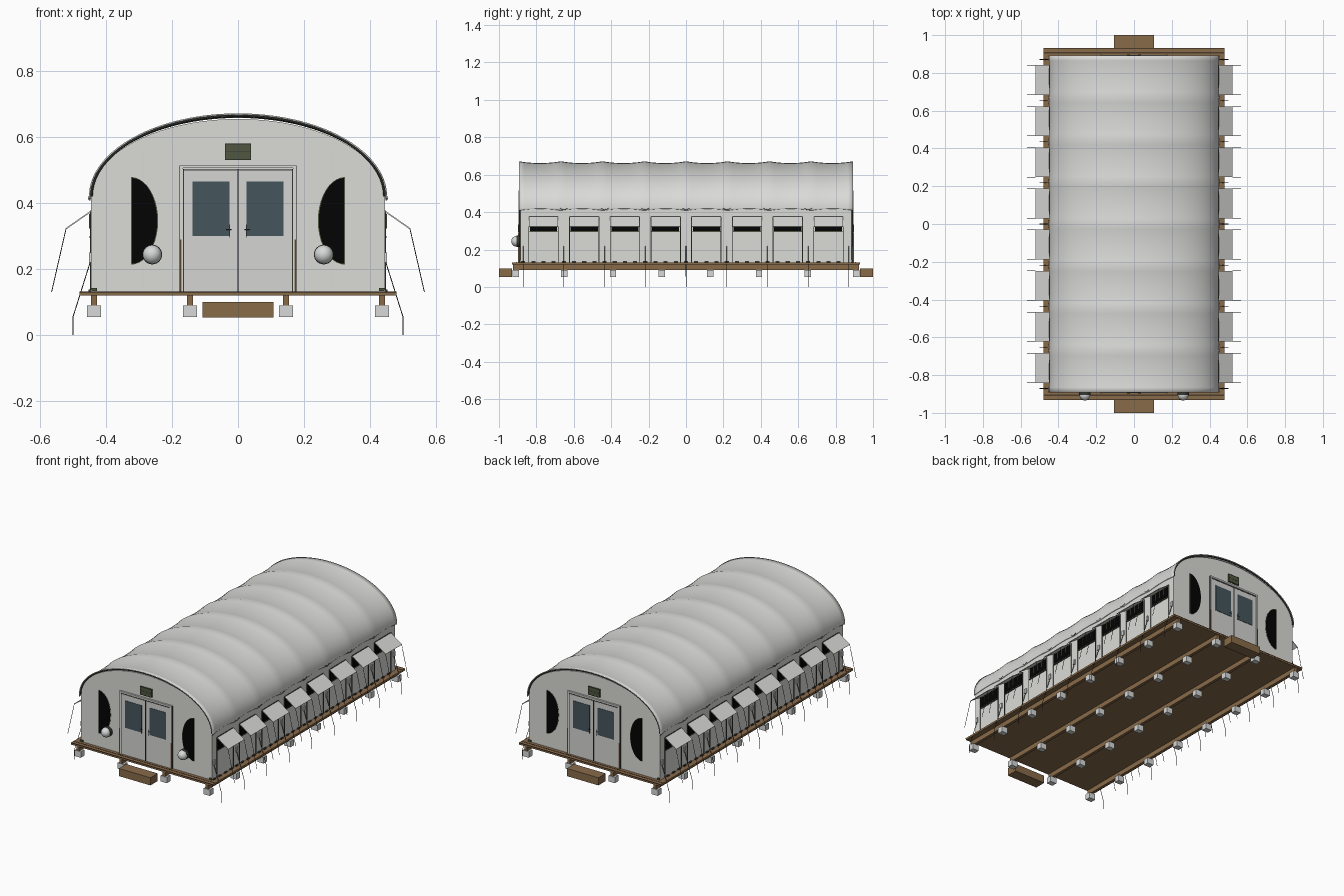
import bpy, bmesh, math
from mathutils import Vector, Matrix

if "Cube" in bpy.data.objects:
    bpy.data.objects.remove(bpy.data.objects["Cube"])


def material(name, r, g, b):
    m = bpy.data.materials.new(name)
    m.use_nodes = True
    m.diffuse_color = (r, g, b, 1)
    m.node_tree.nodes["Principled BSDF"].inputs["Base Color"].default_value = (r, g, b, 1)
    return m


CANVAS = material("canvas_grey", 0.71, 0.71, 0.68)
ROOF = material("roof_grey", 0.70, 0.70, 0.69)
DOOR = material("door_grey", 0.66, 0.66, 0.65)
CONCRETE = material("concrete", 0.68, 0.69, 0.69)
WOOD = material("timber", 0.25, 0.145, 0.068)
DARK_WOOD = material("dark_timber", 0.07, 0.045, 0.025)
GLASS = material("blue_glass", 0.06, 0.09, 0.108)
MESH = material("black_mesh", 0.001, 0.001, 0.001)
GREEN = material("olive_vent", 0.08, 0.095, 0.05)
TRIM = material("dark_trim", 0.04, 0.04, 0.034)

# Shared layout
BAY = 0.2177
BAYS = 8
WALL_X, END_Y, FLOOR_Z, EAVE_Z = 0.445, 0.885, 0.13, 0.42
RIBS = [(i - BAYS / 2) * BAY for i in range(BAYS + 1)]
CENTRES = [y + BAY / 2 for y in RIBS[:-1]]
SIDES = (-1, 1)


def finish(name, bm, mat, smooth=False):
    bmesh.ops.recalc_face_normals(bm, faces=bm.faces)
    me = bpy.data.meshes.new(name)
    bm.to_mesh(me)
    bm.free()
    me.materials.append(mat)
    ob = bpy.data.objects.new(name, me)
    bpy.context.collection.objects.link(ob)
    if smooth:
        bpy.ops.object.select_all(action='DESELECT')
        ob.select_set(True)
        bpy.context.view_layer.objects.active = ob
        bpy.ops.object.shade_smooth_by_angle(angle=math.radians(40))
    return ob


def boxes(name, items, mat):
    """Each item is (centre, size) or (centre, size, turn about y)."""
    bm = bmesh.new()
    for centre, size, *turn in items:
        m = Matrix.Translation(centre)
        if turn:
            m = m @ Matrix.Rotation(turn[0], 4, 'Y')
        bmesh.ops.create_cube(bm, size=1, matrix=m @ Matrix.Diagonal((*size, 1)))
    return finish(name, bm, mat)


def rods(name, paths, radius, mat, sides=6):
    bm = bmesh.new()
    for path in paths:
        for a, b in zip(path, path[1:]):
            a, b = Vector(a), Vector(b)
            turn = (b - a).to_track_quat('Z', 'Y').to_matrix().to_4x4()
            bmesh.ops.create_cone(bm, cap_ends=True, segments=sides, radius1=radius, radius2=radius,
                                  depth=(b - a).length, matrix=Matrix.Translation((a + b) / 2) @ turn)
    return finish(name, bm, mat, True)


def prism(name, outlines, y0, y1, mat):
    """Extrude outlines in the x-z plane from y0 to y1."""
    bm = bmesh.new()
    for pts in outlines:
        f = bm.faces.new([bm.verts.new((x, y0, z)) for x, z in pts])
        r = bmesh.ops.extrude_face_region(bm, geom=[f])
        verts = [v for v in r["geom"] if isinstance(v, bmesh.types.BMVert)]
        bmesh.ops.translate(bm, verts=verts, vec=(0, y1 - y0, 0))
    return finish(name, bm, mat)


def arch(rx, rz, steps=40):
    return [(rx * math.cos(math.pi * i / steps), EAVE_Z + rz * math.sin(math.pi * i / steps))
            for i in range(steps + 1)]


# Tent body: straight side walls closed by arched ends
outline = [(WALL_X, FLOOR_Z)] + arch(WALL_X, 0.235) + [(-WALL_X, FLOOR_Z)]
prism("tent_body", [outline], -END_Y, END_Y, CANVAS)

# Roof skin, sagging a little between the ribs
bm = bmesh.new()
PER_BAY = 8
rows = []
for j in range(BAYS * PER_BAY + 1):
    t = j / PER_BAY
    y = (t - BAYS / 2) * BAY * 1.025
    sag = 0.010 * abs(math.sin(math.pi * t)) ** 0.8
    ring = arch(0.452 - sag * 0.4, 0.252 - sag)
    ring = [(ring[0][0], EAVE_Z - 0.012 + sag)] + ring + [(ring[-1][0], EAVE_Z - 0.012 + sag)]
    rows.append([bm.verts.new((x, y, z)) for x, z in ring])
for a, b in zip(rows, rows[1:]):
    for k in range(len(a) - 1):
        bm.faces.new((a[k], a[k + 1], b[k + 1], b[k]))
roof = finish("roof_skin", bm, ROOF, True)
mod = roof.modifiers.new("thickness", 'SOLIDIFY')
mod.thickness = 0.004
mod.offset = -1

# Dark hem tucked under each roof end and short ties at the eaves
rods("roof_hem", [[(x, s * 0.8885, z) for x, z in arch(0.4445, 0.2445)] for s in SIDES], 0.004, TRIM)
rods("eave_ties", [[(s * 0.452, y - 0.02, 0.420), (s * 0.453, y, 0.412), (s * 0.452, y + 0.02, 0.420)]
                   for s in SIDES for y in RIBS[1:-1]], 0.0012, TRIM)

# Side bays: mesh windows, panel outlines, awnings
side_x = WALL_X + 0.001
pairs = [(s, y) for s in SIDES for y in CENTRES]
boxes("side_windows", [((s * side_x, y, 0.334), (0.006, 0.145, 0.068)) for s, y in pairs], MESH)
boxes("window_bars", [((s * (side_x + 0.003), y + d, 0.345), (0.004, 0.003, 0.045))
                      for s, y in pairs for d in (-0.036, 0, 0.036)], GREEN)
boxes("panel_outlines", [((s * side_x, y + d * 0.08, 0.25), (0.005, 0.002, 0.25))
                         for s, y in pairs for d in SIDES], TRIM)
boxes("window_sills", [((s * (side_x + 0.002), y, 0.297), (0.007, 0.15, 0.004)) for s, y in pairs], GREEN)
boxes("awnings", [((s * 0.483, y, 0.349), (0.093, 0.157, 0.004), s * 0.61) for s, y in pairs], ROOF)
boxes("awning_top_seams", [((s * 0.447, y, 0.377), (0.004, 0.157, 0.002)) for s, y in pairs], TRIM)
rods("awning_ropes", [[(s * 0.521, y + d * 0.078, 0.323), (s * 0.565, y + d * 0.078, 0.13)]
                      for s, y in pairs for d in SIDES], 0.0014, TRIM, 5)

# Guy ropes, anchors and hem tabs
ribs = [(s, y) for s in SIDES for y in RIBS]
rods("guy_ropes", [[(s * WALL_X, y, 0.23), (s * 0.50, y, 0.055), (s * 0.50, y, 0)] for s, y in ribs],
     0.0015, TRIM, 5)
boxes("rope_anchors", [((s * 0.448, y, 0.235), (0.008, 0.016, 0.03)) for s, y in ribs], CONCRETE)
boxes("hem_tabs", [((s * 0.449, y + d * BAY / 4, 0.134), (0.008, 0.022, 0.007))
                   for s, y in pairs for d in (-2, -1, 0, 1)], TRIM)

# Deck, edge boards, bearers on blocks, steps
boxes("deck", [((0, 0, 0.125), (0.96, 1.86, 0.012))], WOOD)
boxes("deck_edge_grooves", [((0, s * 0.906, 0.131), (0.96, 0.007, 0.002)) for s in SIDES]
      + [((0, s * 0.9295, 0.1295), (0.96, 0.003, 0.004)) for s in SIDES], DARK_WOOD)
BEARERS = (-0.437, -0.146, 0.146, 0.437)
boxes("bearers", [((x, 0, 0.108), (0.018, 1.85, 0.037)) for x in BEARERS], WOOD)
boxes("concrete_blocks", [((x, (i - 3.5) * 0.26, 0.072), (0.042, 0.034, 0.036))
                          for x in BEARERS for i in range(8)], CONCRETE)
boxes("steps", [((0, s * 0.965, 0.076), (0.214, 0.07, 0.047)) for s in SIDES], WOOD)

# Both end walls
ends = [(e, s) for e in SIDES for s in SIDES]
boxes("door_leaves", [((s * 0.0835, e * 0.888, 0.316), (0.160, 0.010, 0.368)) for e, s in ends], DOOR)
boxes("door_gaps", [((s * x, e * 0.888, 0.316), (0.002, 0.0115, 0.37)) for e, s in ends for x in (0.002, 0.165)]
      + [((0, e * 0.888, 0.502), (0.332, 0.0115, 0.002)) for e in SIDES], TRIM)
boxes("door_frames", [((s * 0.171, e * 0.889, 0.322), (0.010, 0.014, 0.385)) for e, s in ends]
      + [((0, e * 0.889, 0.511), (0.352, 0.014, 0.010)) for e in SIDES], CANVAS)
boxes("frame_posts", [((s * 0.174, e * 0.890, 0.21), (0.005, 0.014, 0.16)) for e, s in ends], WOOD)
boxes("frame_edges", [((s * 0.177, e * 0.887, 0.322), (0.002, 0.010, 0.385)) for e, s in ends], TRIM)
boxes("door_windows", [((s * 0.0815, e * 0.892, 0.383), (0.112, 0.006, 0.166)) for e, s in ends], GLASS)
rods("door_handles", [[(s * 0.025, e * 0.898, 0.335), (s * 0.025, e * 0.898, 0.295)] for e, s in ends]
     + [[(s * 0.02, e * 0.898, 0.32), (s * 0.036, e * 0.898, 0.32)] for e, s in ends], 0.0015, TRIM)
boxes("end_vents", [((0, e * 0.888, 0.555), (0.078, 0.010, 0.05)) for e in SIDES], GREEN)
boxes("vent_slats", [((0, e * 0.889, z), (0.076, 0.010, 0.0015)) for e in SIDES
                     for z in (0.532, 0.555, 0.579)], TRIM)
boxes("end_seams", [((s * 0.288, e * 0.885, 0.345), (0.002, 0.002, 0.43)) for e, s in ends], CONCRETE)
boxes("corner_tabs", [((s * 0.436, e * 0.888, 0.138), (0.016, 0.01, 0.01)) for e, s in ends], GREEN)


# Half-moon end windows with an olive hem
def half_moon(s, grow):
    angles = [math.pi * (i / 20 - 0.5) for i in range(21)]
    return [(s * (0.322 + grow - (0.077 + 2 * grow) * math.cos(a)), 0.346 + (0.13 + grow) * math.sin(a))
            for a in angles]


for e, word in ((-1, "front"), (1, "back")):
    prism(word + "_window_hems", [half_moon(s, 0.003) for s in SIDES], e * 0.884, e * 0.887, GREEN)
    prism(word + "_half_moon_windows", [half_moon(s, 0) for s in SIDES], e * 0.884, e * 0.889, MESH)

# Round air ducts on the front only, with domed caps
rods("duct_collars", [[(s * 0.26, -0.88, 0.244), (s * 0.26, -0.906, 0.244)] for s in SIDES], 0.030, TRIM, 24)
bm = bmesh.new()
for s in SIDES:
    bmesh.ops.create_uvsphere(bm, u_segments=24, v_segments=12, radius=0.0285, matrix=Matrix.Translation(
        (s * 0.26, -0.906, 0.244)))
finish("duct_caps", bm, CONCRETE, True)
